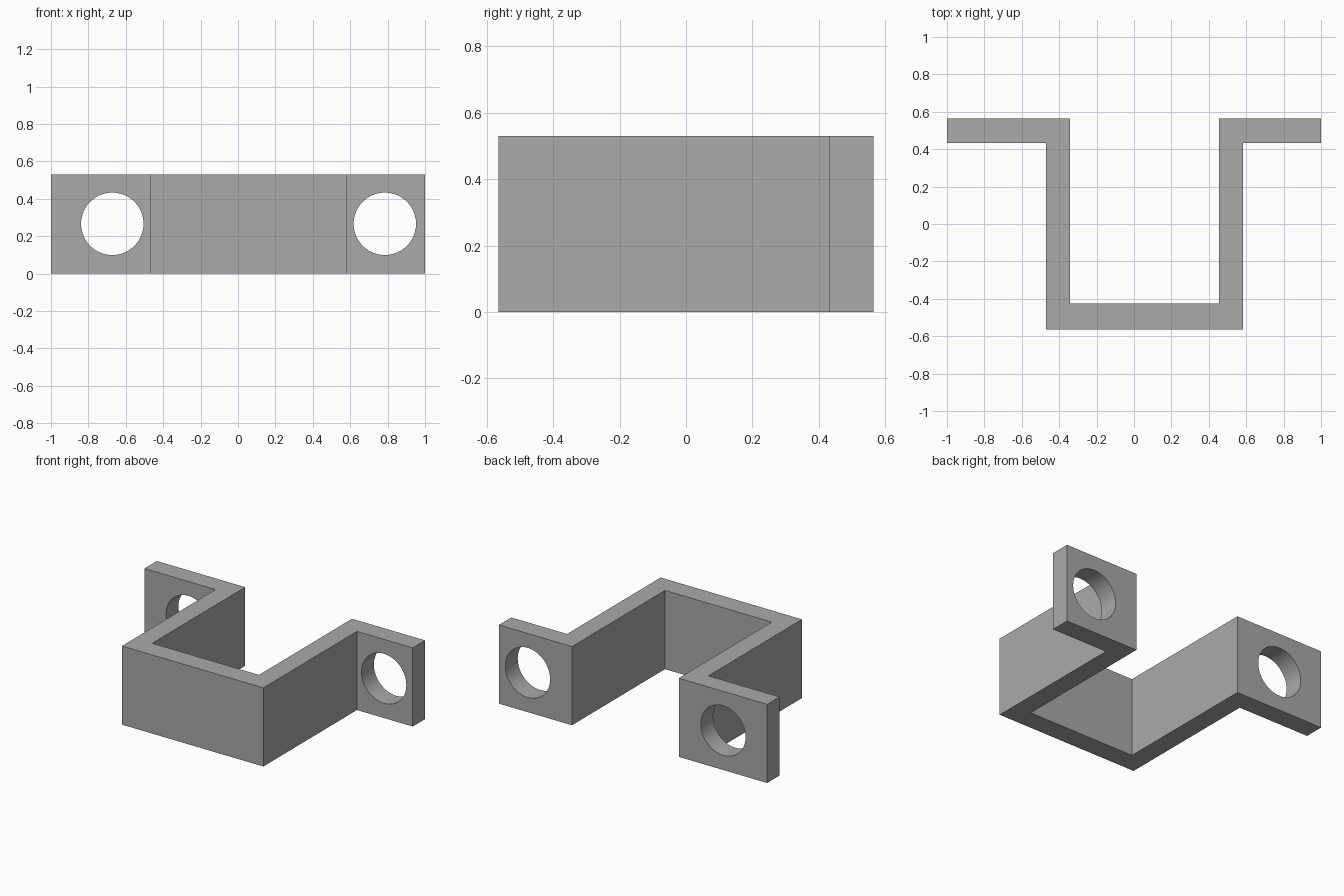
import bpy
import bmesh
from math import pi

default = bpy.data.objects.get("Cube")
if default:
    bpy.data.objects.remove(default, do_unlink=True)

HEIGHT = 0.53
BACK, FLANGE_FRONT = 0.564, 0.432
FRONT, WEB_BACK = -0.564, -0.426
HOLE_RADIUS = 0.167

grey = bpy.data.materials.new("plain grey")
grey.use_nodes = True
colour = (0.4, 0.4, 0.4, 1)
grey.diffuse_color = colour
grey.node_tree.nodes["Principled BSDF"].inputs["Base Color"].default_value = colour

# Bracket: hat-shaped plan extruded upwards
plan = [(-1, BACK), (-1, FLANGE_FRONT), (-0.47, FLANGE_FRONT), (-0.47, FRONT),
        (0.584, FRONT), (0.584, FLANGE_FRONT), (1, FLANGE_FRONT), (1, BACK),
        (0.455, BACK), (0.455, WEB_BACK), (-0.341, WEB_BACK), (-0.341, BACK)]
bm = bmesh.new()
base = bm.faces.new([bm.verts.new((x, y, 0)) for x, y in plan])
top = bmesh.ops.extrude_face_region(bm, geom=[base])["geom"]
bmesh.ops.translate(bm, vec=(0, 0, HEIGHT),
                    verts=[v for v in top if isinstance(v, bmesh.types.BMVert)])
bmesh.ops.recalc_face_normals(bm, faces=bm.faces)
mesh = bpy.data.meshes.new("bracket")
bm.to_mesh(mesh)
bm.free()
mesh.materials.append(grey)
bracket = bpy.data.objects.new("bracket", mesh)
bpy.context.collection.objects.link(bracket)

# Round bolt holes through both flanges
for side, x in (("right", -0.672), ("left", 0.785)):
    bpy.ops.mesh.primitive_cylinder_add(
        vertices=64, radius=HOLE_RADIUS, depth=0.3, rotation=(pi / 2, 0, 0),
        location=(x, (BACK + FLANGE_FRONT) / 2, HEIGHT / 2 + 0.001))
    cutter = bpy.context.object
    cutter.name = side + "_hole_cutter"
    cutter.data.materials.append(grey)
    cutter.hide_render = True
    cutter.hide_set(True)
    cut = bracket.modifiers.new(side + "_hole", 'BOOLEAN')
    cut.operation = 'DIFFERENCE'
    cut.solver = 'EXACT'
    cut.object = cutter

# Bake the holes, then smooth their walls while keeping sharp edges
bpy.ops.object.select_all(action='DESELECT')
bracket.select_set(True)
bpy.context.view_layer.objects.active = bracket
for name in [m.name for m in bracket.modifiers]:
    bpy.ops.object.modifier_apply(modifier=name)
bpy.ops.object.shade_smooth_by_angle(angle=pi / 6)
for obj in [o for o in bpy.data.objects if o.name.endswith("_hole_cutter")]:
    bpy.data.objects.remove(obj, do_unlink=True)
